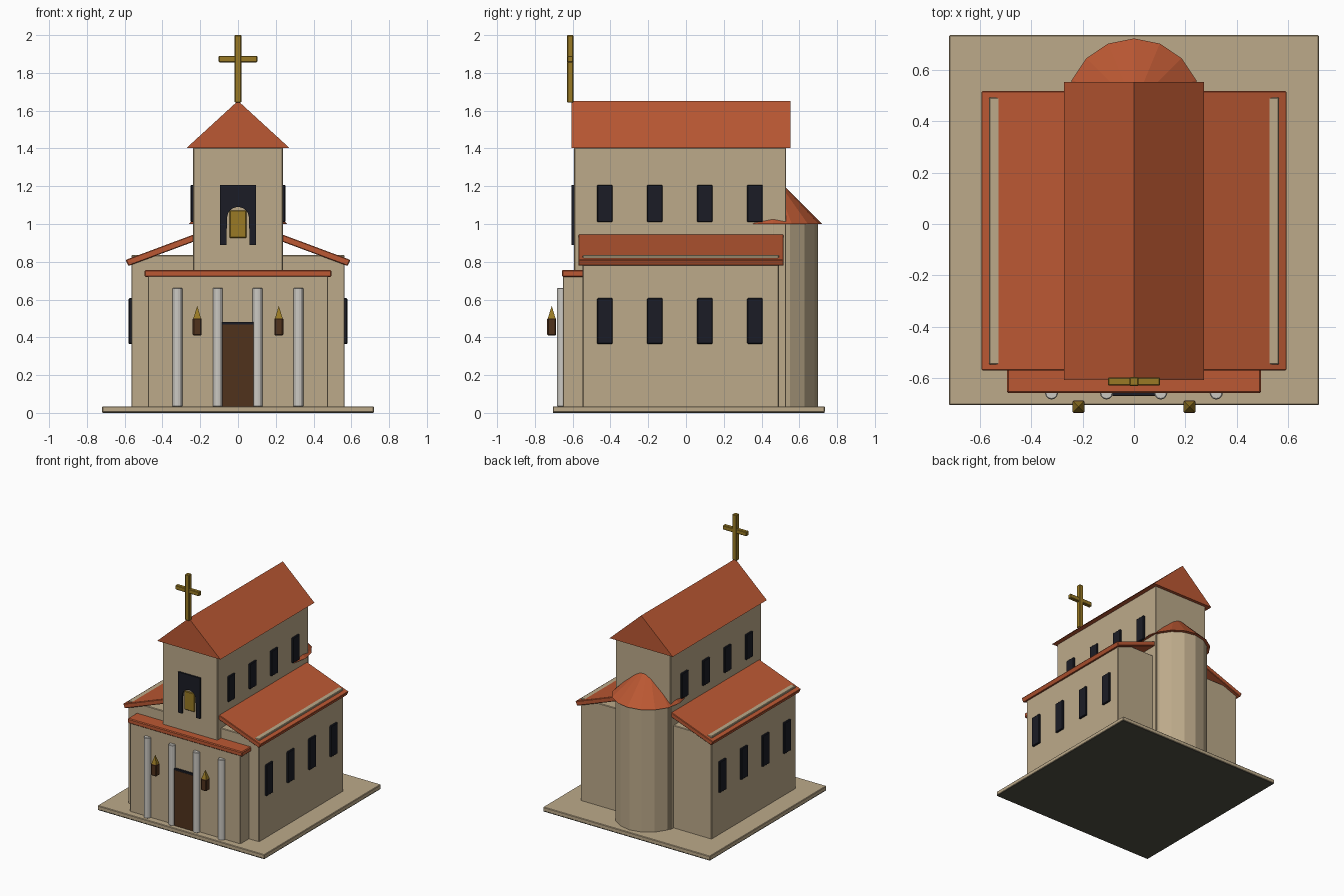
import bpy, bmesh, math
from mathutils import Matrix

if "Cube" in bpy.data.objects:
    bpy.data.objects.remove(bpy.data.objects["Cube"])


def material(name, rgb):
    m = bpy.data.materials.new(name)
    m.diffuse_color = (*rgb, 1.0)
    m.use_nodes = True
    m.node_tree.nodes["Principled BSDF"].inputs["Base Color"].default_value = m.diffuse_color
    return m


TAN = material("tan stone", (0.507, 0.402, 0.255))
TILE = material("terracotta tile", (0.50, 0.098, 0.033))
GLASS = material("dark glass", (0.011, 0.012, 0.019))
GOLD = material("gold", (0.32, 0.195, 0.018))
WOOD = material("dark wood", (0.08, 0.032, 0.012))
PALE = material("pale stone", (0.60, 0.58, 0.54))
EARTH = material("dark earth", (0.082, 0.078, 0.056))


def finish(name, bm, mat, bevel=0.0):
    bmesh.ops.recalc_face_normals(bm, faces=bm.faces)
    me = bpy.data.meshes.new(name)
    bm.to_mesh(me)
    bm.free()
    me.materials.append(mat)
    ob = bpy.data.objects.new(name, me)
    bpy.context.collection.objects.link(ob)
    if bevel:
        mod = ob.modifiers.new("bevel", 'BEVEL')
        mod.width = bevel
        mod.segments = 1
    return ob


def box(name, x, y, z, mat, bevel=0.004):
    bm = bmesh.new()
    size = [b - a for a, b in (x, y, z)]
    mid = [(a + b) / 2 for a, b in (x, y, z)]
    bmesh.ops.create_cube(bm, size=1,
                          matrix=Matrix.Translation(mid) @ Matrix.Diagonal((*size, 1)))
    return finish(name, bm, mat, bevel)


def cone(name, x, y, z0, z1, r0, r1, sides, mat, bevel=0.0, turn=0.0):
    bm = bmesh.new()
    bmesh.ops.create_cone(bm, cap_ends=True, segments=sides, radius1=r0, radius2=r1,
                          depth=z1 - z0, matrix=Matrix.Translation((x, y, (z0 + z1) / 2))
                          @ Matrix.Rotation(turn, 4, 'Z'))
    return finish(name, bm, mat, bevel)


def prism(name, pts, y0, y1, mat, bevel=0.0):
    """Extrude an x-z profile from y0 to y1."""
    bm = bmesh.new()
    face = bm.faces.new([bm.verts.new((x, y0, z)) for x, z in pts])
    ext = bmesh.ops.extrude_face_region(bm, geom=[face])
    verts = [v for v in ext["geom"] if isinstance(v, bmesh.types.BMVert)]
    bmesh.ops.translate(bm, verts=verts, vec=(0, y1 - y0, 0))
    return finish(name, bm, mat, bevel)


G = 0.035  # top of the ground slab

# Main masses
box("ground_slab", (-0.72, 0.72), (-0.705, 0.735), (0.003, G), TAN)
box("ground_underside", (-0.718, 0.718), (-0.703, 0.733), (0, 0.006), EARTH, 0)
box("aisle_walls", (-0.565, 0.565), (-0.547, 0.492), (G - 0.005, 0.835), TAN)
box("nave_tower", (-0.237, 0.237), (-0.592, 0.53), (G - 0.005, 1.405), TAN)
box("porch_wall", (-0.477, 0.477), (-0.652, -0.52), (G - 0.005, 0.725), TAN)

# Roofs
prism("nave_roof", [(-0.273, 1.402), (0.273, 1.402), (0, 1.652)], -0.607, 0.553, TILE)
box("porch_roof", (-0.495, 0.495), (-0.657, -0.52), (0.72, 0.757), TILE, 0.006)
for s, side in ((-1, "left"), (1, "right")):
    prism(f"aisle_roof_{side}",
          [(s * 0.595, 0.81), (s * 0.58, 0.778), (s * 0.225, 0.91), (s * 0.225, 0.948)],
          -0.57, 0.517, TILE, 0.004)

# Rounded apse at the back
cone("apse_wall", 0, 0.46, G - 0.005, 1.003, 0.238, 0.238, 16, TAN)
cone("apse_roof", 0, 0.46, 1.0, 1.262, 0.262, 0, 16, TILE)

# Side windows on both storeys
for s, side in ((-1, "left"), (1, "right")):
    for i in range(4):
        y = -0.43 + 0.265 * i
        for level, wall, z in (("lower", 0.565, (0.365, 0.607)), ("upper", 0.237, (1.01, 1.207))):
            x = sorted((s * (wall - 0.02), s * (wall + 0.014)))
            box(f"{level}_window_{side}_{i + 1}", x, (y - 0.041, y + 0.041), z, GLASS)

# Belfry arch on the front with a bell block in its opening
arc = [(0.058 * math.cos(math.pi * i / 12), 1.032 + 0.058 * math.sin(math.pi * i / 12))
       for i in range(13)]
prism("belfry_arch", [(-0.094, 0.89), (-0.094, 1.207), (0.094, 1.207), (0.094, 0.89),
                      (0.062, 0.89)] + arc + [(-0.062, 0.89)], -0.605, -0.58, GLASS)
box("bell", (-0.045, 0.045), (-0.602, -0.58), (0.927, 1.072), GOLD)

# Door with dark surround
box("door_surround", (-0.084, 0.084), (-0.667, -0.64), (G, 0.48), GLASS, 0)
box("door", (-0.081, 0.081), (-0.669, -0.645), (G, 0.468), WOOD, 0)

# Porch columns
for i, x in enumerate((-0.321, -0.107, 0.104, 0.32)):
    cone(f"column_{i + 1}", x, -0.657, G - 0.003, 0.662, 0.026, 0.026, 12, PALE, 0.004)

# Lanterns: square body with a pyramid cap
for s, side in ((-1, "left"), (1, "right")):
    x = s * 0.216
    box(f"lantern_body_{side}", (x - 0.024, x + 0.024), (-0.735, -0.687), (0.41, 0.502), WOOD, 0.006)
    cone(f"lantern_cap_{side}", x, -0.711, 0.5, 0.567, 0.029, 0, 4, GOLD, turn=math.pi / 4)

# Roof cross
box("cross_post", (-0.018, 0.018), (-0.63, -0.596), (1.642, 2.0), GOLD)
box("cross_arm", (-0.102, 0.102), (-0.628, -0.598), (1.856, 1.89), GOLD)
